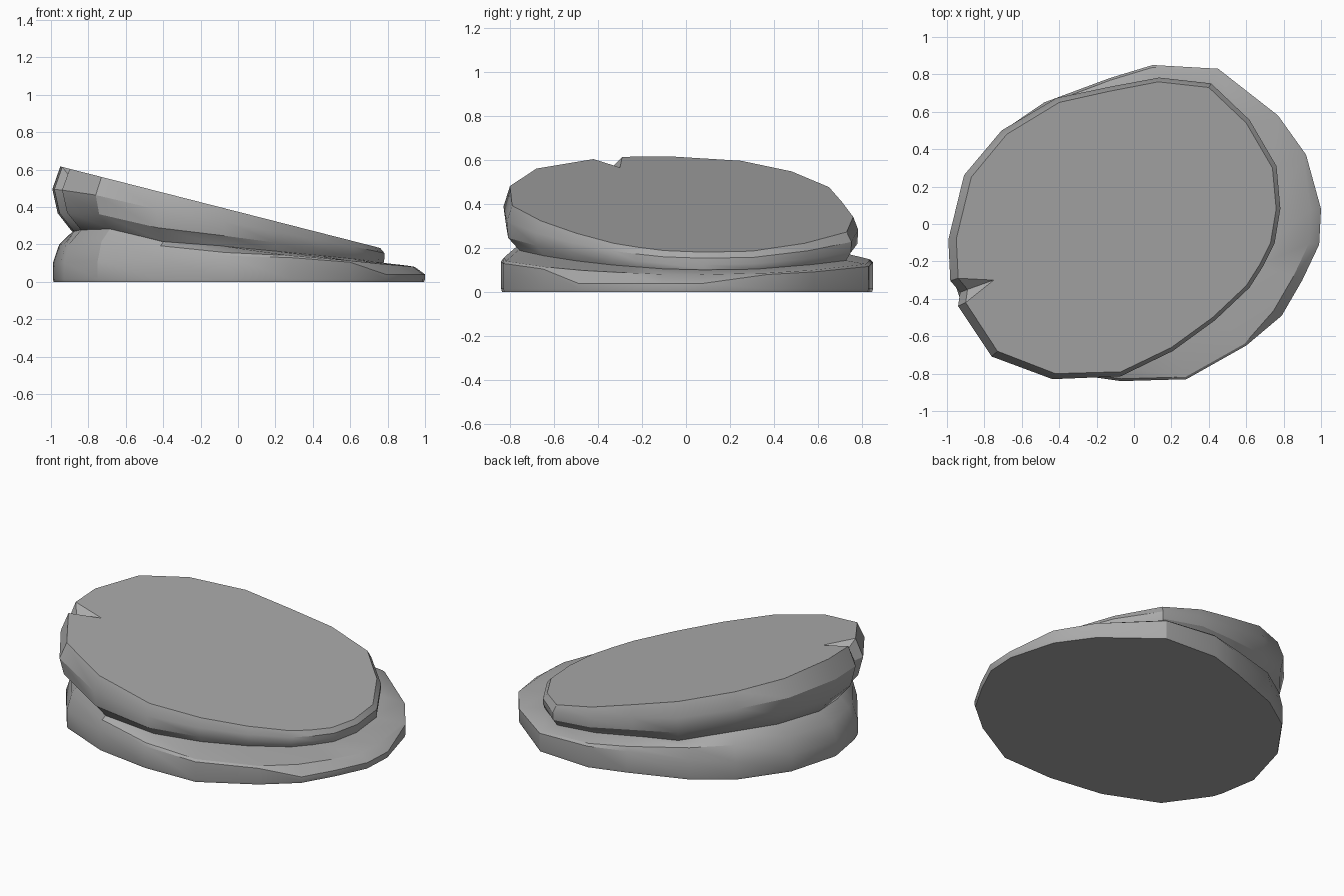
import bpy
import bmesh
import math

cube = bpy.data.objects.get("Cube")
if cube:
    bpy.data.objects.remove(cube, do_unlink=True)

stone = bpy.data.materials.new("stone_grey")
stone.use_nodes = True
GREY = (0.4, 0.4, 0.4, 1)
stone.diffuse_color = GREY
stone.node_tree.nodes["Principled BSDF"].inputs["Base Color"].default_value = GREY

# Outlines of both slabs, paired point by point, clockwise from the back
LOWER = [(.1, .85), (.45, .83), (.77, .58), (.92, .37), (1, .08), (.99, -.11),
         (.9, -.3), (.79, -.49), (.6, -.65), (.28, -.83), (-.07, -.84),
         (-.42, -.79), (-.75, -.65), (-.93, -.4), (-.95, -.34), (-.96, -.28),
         (-.99, -.1), (-.9, .22), (-.7, .5), (-.48, .65), (-.13, .78)]
UPPER = [(.13, .76), (.4, .73), (.6, .54), (.74, .3), (.76, .08), (.73, -.1),
         (.67, -.22), (.6, -.33), (.42, -.5), (.2, -.66), (-.07, -.79),
         (-.42, -.8), (-.73, -.68), (-.9, -.42), (-.89, -.35), (-.94, -.29),
         (-.95, -.08), (-.87, .25), (-.68, .48), (-.4, .65), (-.13, .71)]
CHIP = 14            # outline point where the upper rim is broken
WORN = range(4, 8)   # outline points of the worn lower edge


def ramp(x, *stops):
    """Piecewise linear value along x."""
    for (x0, v0), (x1, v1) in zip(stops, stops[1:]):
        if x <= x1:
            t = max(0, (x - x0) / (x1 - x0))
            return v0 + (v1 - v0) * t
    return stops[-1][1]


def ring(outline, scale, height):
    """Scale an outline and lift each point; both arguments take (index, x)."""
    points = []
    for i, (x, y) in enumerate(outline):
        s = scale(i, x)
        points.append((x * s, y * s, height(i, x)))
    return points


def top_height(i, x):
    return .375 - .255 * x


def crease(i, x):
    return ramp(x, (-.95, .27), (-.8, .30), (-.4, .21), (0, .185), (.65, .12), (.78, .1))


def build(name, rings, chip_apex=None):
    """Skin stacked rings, cap both ends and optionally break the top rim."""
    bm = bmesh.new()
    layers = [[bm.verts.new(p) for p in r] for r in rings]
    n = len(layers[0])
    for low, high in zip(layers, layers[1:]):
        for i in range(n):
            j = (i + 1) % n
            bm.faces.new((low[i], low[j], high[j], high[i]))
    bm.faces.new(layers[0])
    cap = list(layers[-1])
    if chip_apex:
        apex = bm.verts.new(chip_apex)
        rim = cap[CHIP]
        bm.faces.new((cap[CHIP - 1], rim, apex))
        bm.faces.new((rim, cap[CHIP + 1], apex))
        cap[CHIP] = apex
    bm.faces.new(cap)
    bmesh.ops.recalc_face_normals(bm, faces=bm.faces)
    mesh = bpy.data.meshes.new(name)
    bm.to_mesh(mesh)
    bm.free()
    mesh.materials.append(stone)
    obj = bpy.data.objects.new(name, mesh)
    bpy.context.collection.objects.link(obj)
    bpy.ops.object.select_all(action='DESELECT')
    obj.select_set(True)
    bpy.context.view_layer.objects.active = obj
    bpy.ops.object.shade_smooth_by_angle(angle=math.radians(30))
    return obj


# Lower slab: flat base, upright rim, worn shoulder, sloping ledge
def rim_height(i, x):
    if i in WORN:
        return .04
    return ramp(x, (-1, .1), (-.4, .13), (-.05, .14), (.28, .13), (.92, .08))


def shoulder_scale(i, x):
    if i in WORN:
        return .945
    return ramp(x, (-1, .965), (-.4, .985), (1, .985))


def shoulder_height(i, x):
    return ramp(x, (-1, .2), (-.8, .22), (-.38, .19), (-.05, .155), (.3, .14), (1, .08))


build("lower_slab", [
    ring(LOWER, lambda i, x: .995, lambda i, x: 0),
    ring(LOWER, lambda i, x: 1, lambda i, x: .015),
    ring(LOWER, lambda i, x: 1, rim_height),
    ring(LOWER, shoulder_scale, shoulder_height),
    ring(UPPER, lambda i, x: ramp(x, (-.9, .93), (.7, 1)), crease),
])


# Upper slab: undercut foot, rounded belly, bevelled rim, tilted flat top
def between(fraction):
    return lambda i, x: crease(i, x) + fraction * (top_height(i, x) - crease(i, x))


def chipped_top(i, x):
    return top_height(i, x) - (.05 if i == CHIP else 0)


build("upper_slab", [
    ring(UPPER, lambda i, x: ramp(x, (-.9, .9), (.7, 1)), lambda i, x: crease(i, x) - .02),
    ring(UPPER, lambda i, x: ramp(x, (-.9, .935), (0, .96), (.7, 1.025)), crease),
    ring(UPPER, lambda i, x: ramp(x, (-.9, 1.015), (.7, 1.03)), between(.28)),
    ring(UPPER, lambda i, x: ramp(x, (-.9, 1.045), (0, 1.03), (.7, 1.03)), between(.65)),
    ring(UPPER, lambda i, x: 1, chipped_top),
], chip_apex=(-.75, -.3, top_height(0, -.75)))
